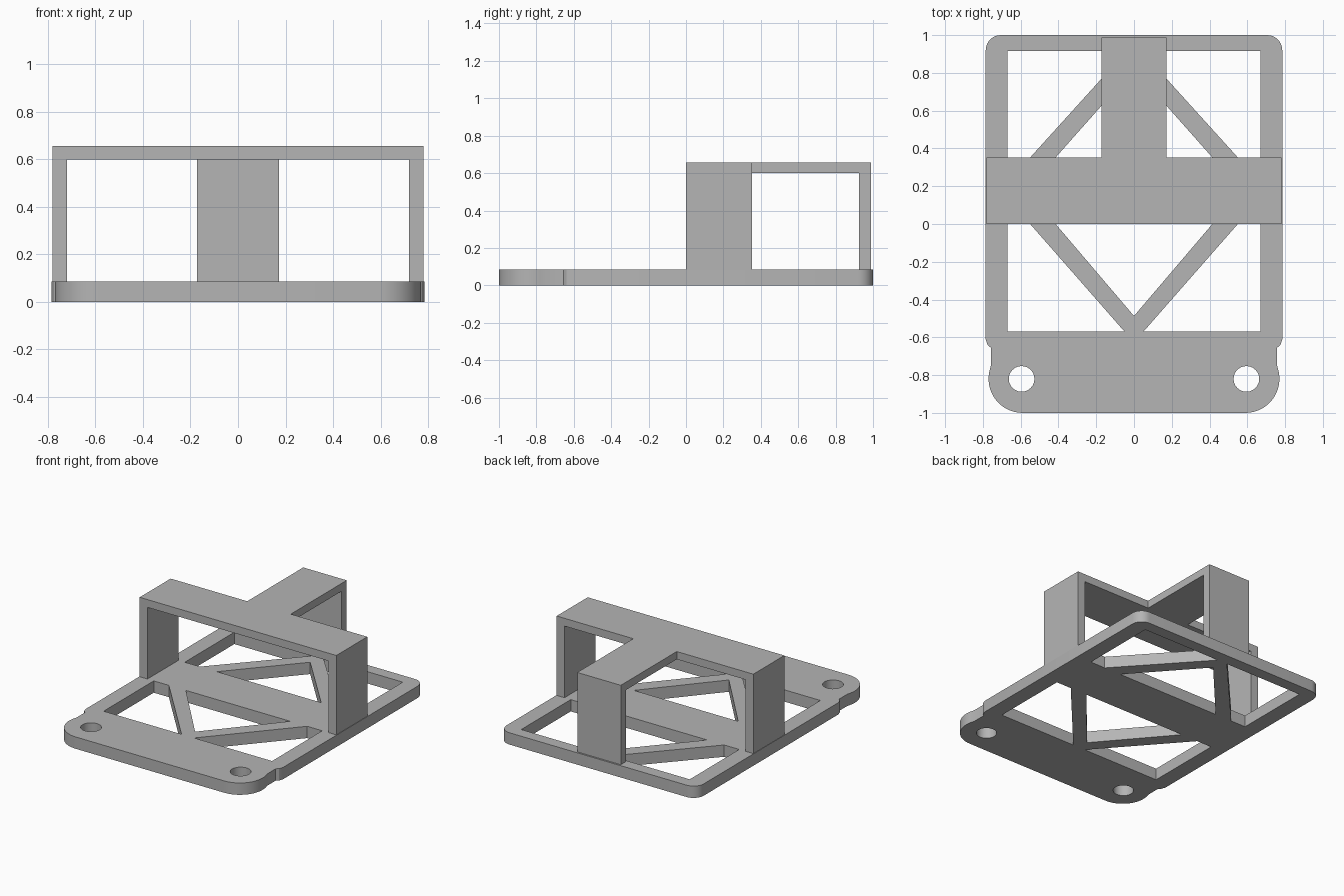
import bpy, bmesh, math
from mathutils import Vector

if "Cube" in bpy.data.objects:
    bpy.data.objects.remove(bpy.data.objects["Cube"])

grey = bpy.data.materials.new("mid grey")
grey.diffuse_color = (0.46, 0.46, 0.46, 1)
grey.use_nodes = True
grey.node_tree.nodes["Principled BSDF"].inputs["Base Color"].default_value = grey.diffuse_color

BASE_H = 0.085


def arc(cx, cy, r, a0, a1, n=10):
    return [(cx + r * math.cos(math.radians(a0 + (a1 - a0) * i / n)),
             cy + r * math.sin(math.radians(a0 + (a1 - a0) * i / n)))
            for i in range(n + 1)]


def mirror(pts):
    return [(-x, y) for x, y in reversed(pts)]


def finish(obj):
    obj.data.materials.append(grey)
    bpy.ops.object.select_all(action='DESELECT')
    obj.select_set(True)
    bpy.context.view_layer.objects.active = obj
    if obj.type == 'CURVE':
        bpy.ops.object.convert(target='MESH')
        obj = bpy.context.object
    bpy.ops.object.shade_smooth_by_angle(angle=math.radians(30))


def plate(name, loops, z0, z1):
    """Flat plate: the first loop is the outline, the others are openings."""
    cu = bpy.data.curves.new(name, 'CURVE')
    cu.dimensions, cu.fill_mode = '2D', 'BOTH'
    cu.extrude = (z1 - z0) / 2
    for pts in loops:
        sp = cu.splines.new('POLY')
        sp.points.add(len(pts) - 1)
        for p, (x, y) in zip(sp.points, pts):
            p.co = (x, y, 0, 1)
        sp.use_cyclic_u = True
    obj = bpy.data.objects.new(name, cu)
    obj.location.z = (z0 + z1) / 2
    bpy.context.collection.objects.link(obj)
    finish(obj)


def prism(name, profile, place, depth):
    """Extrude a profile, placed in space by a function, along depth."""
    bm = bmesh.new()
    face = bm.faces.new([bm.verts.new(place(a, b)) for a, b in profile])
    ext = bmesh.ops.extrude_face_region(bm, geom=[face])
    bmesh.ops.translate(bm, vec=Vector(depth),
                        verts=[v for v in ext["geom"] if isinstance(v, bmesh.types.BMVert)])
    bmesh.ops.recalc_face_normals(bm, faces=bm.faces)
    me = bpy.data.meshes.new(name)
    bm.to_mesh(me)
    bm.free()
    obj = bpy.data.objects.new(name, me)
    bpy.context.collection.objects.link(obj)
    finish(obj)


# Base: rounded frame with a narrower front tab, right half then mirrored
half = (arc(0.59, -0.82, 0.18, -90, 12, 14)
        + [(0.758, -0.75), (0.758, -0.655), (0.775, -0.64), (0.785, -0.61)]
        + arc(0.705, 0.92, 0.08, 0, 90, 8))
outline = half + mirror(half)

# Openings that leave the diagonal braces and the cross strip
front_side = [(0.05, -0.57), (0.67, -0.57), (0.67, 0.0), (0.55, 0.0)]
back_side = [(0.55, 0.352), (0.67, 0.352), (0.67, 0.915), (0.04, 0.915)]
front_mid = [(0, -0.487), (0.415, 0.0), (-0.415, 0.0)]
back_mid = [(0, 0.82), (-0.415, 0.352), (0.415, 0.352)]
hole = arc(0.595, -0.82, 0.068, 0, 345, 23)
plate("base_frame", [outline, front_side, mirror(front_side), back_side,
                     mirror(back_side), front_mid, back_mid, hole, mirror(hole)],
      0, BASE_H)

# Cross arch: two side legs and the bar over them
foot = BASE_H - 0.005
arch = [(-0.782, foot), (-0.72, foot), (-0.72, 0.6), (0.72, 0.6),
        (0.72, foot), (0.782, foot), (0.782, 0.656), (-0.782, 0.656)]
prism("cross_arch", arch, lambda a, b: (a, 0.0, b), (0, 0.352, 0))

# Back arm: from the arch to the rear leg
arm = [(0.352, 0.6), (0.926, 0.6), (0.926, foot), (0.988, foot),
       (0.988, 0.656), (0.352, 0.656)]
prism("back_arm", arm, lambda a, b: (-0.173, a, b), (0.346, 0, 0))
